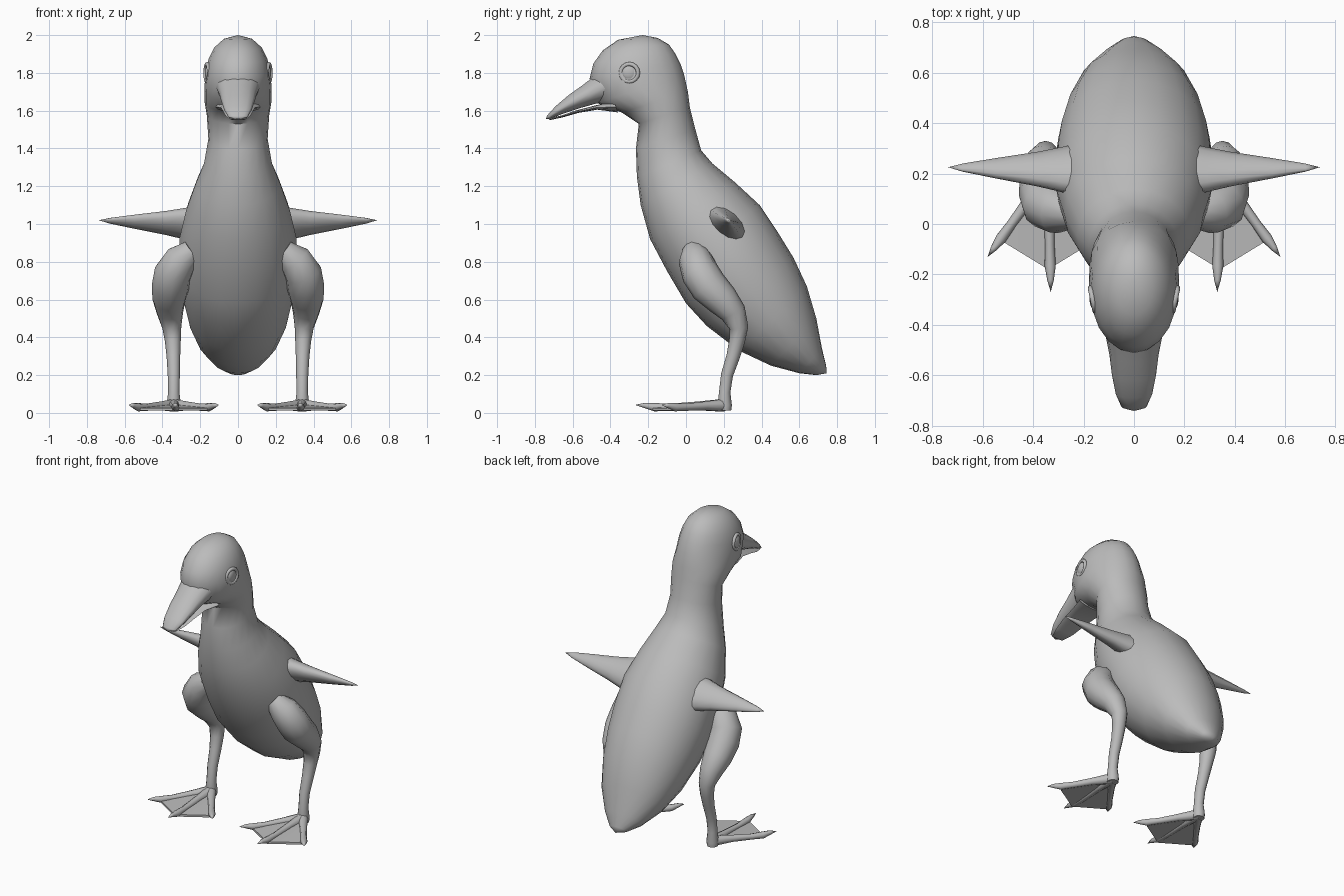
import bpy
import bmesh
import math
from mathutils import Vector

cube = bpy.data.objects.get("Cube")
if cube:
    bpy.data.objects.remove(cube, do_unlink=True)

grey = bpy.data.materials.new("plain grey")
grey.use_nodes = True
colour = (0.5, 0.5, 0.5, 1)
grey.diffuse_color = colour
grey.node_tree.nodes["Principled BSDF"].inputs["Base Color"].default_value = colour

X = Vector((1, 0, 0))


def finish(name, bm, angle=60):
    """Turn a bmesh into a smooth shaded grey object."""
    bmesh.ops.recalc_face_normals(bm, faces=bm.faces)
    mesh = bpy.data.meshes.new(name)
    bm.to_mesh(mesh)
    bm.free()
    mesh.materials.append(grey)
    obj = bpy.data.objects.new(name, mesh)
    bpy.context.collection.objects.link(obj)
    bpy.ops.object.select_all(action="DESELECT")
    obj.select_set(True)
    bpy.context.view_layer.objects.active = obj
    bpy.ops.object.shade_smooth_by_angle(angle=math.radians(angle))
    return obj


def loft(name, rings, sides=16, start=None, end=None):
    """Skin ellipses given as (centre, half axis, half axis), closed by tips or caps."""
    bm = bmesh.new()
    loops = []
    for c, u, v in rings:
        angles = [2 * math.pi * i / sides for i in range(sides)]
        loops.append([bm.verts.new(c + u * math.cos(a) + v * math.sin(a)) for a in angles])
    for a, b in zip(loops, loops[1:]):
        for i in range(sides):
            j = (i + 1) % sides
            bm.faces.new((a[i], a[j], b[j], b[i]))
    for loop, tip in ((loops[0], start), (loops[-1], end)):
        if tip is None:
            bm.faces.new(loop)
        else:
            point = bm.verts.new(tip)
            for i in range(sides):
                bm.faces.new((loop[i], loop[(i + 1) % sides], point))
    return finish(name, bm)


def profile(rows):
    """Rings spanning a front and a back point of the side outline, with a half width."""
    rings = []
    for yf, zf, yb, zb, w in rows:
        f, b = Vector((0, yf, zf)), Vector((0, yb, zb))
        rings.append(((f + b) / 2, X * w, (b - f) / 2))
    return rings


def tube(name, path, side, sides=12, end=None):
    """Round limb along (x, y, z, radius) points."""
    pts = [Vector((x * side, y, z)) for x, y, z, r in path]
    rings = []
    for i, p in enumerate(pts):
        t = pts[min(i + 1, len(pts) - 1)] - pts[max(i - 1, 0)]
        v = t.cross(X).normalized()
        u = v.cross(t).normalized()
        rings.append((p, u * path[i][3], v * path[i][3]))
    if end:
        end = (end[0] * side, end[1], end[2])
    return loft(name, rings, sides, end=end)


# Body, neck and head in one skin, from tail to crown
loft("body", profile([
    (0.69, 0.20, 0.742, 0.25, 0.06),
    (0.60, 0.21, 0.72, 0.34, 0.13),
    (0.45, 0.25, 0.69, 0.50, 0.21),
    (0.28, 0.33, 0.64, 0.67, 0.265),
    (0.11, 0.46, 0.57, 0.82, 0.30),
    (0.00, 0.58, 0.49, 0.95, 0.315),
    (-0.10, 0.75, 0.39, 1.10, 0.31),
    (-0.19, 0.92, 0.26, 1.22, 0.275),
    (-0.24, 1.10, 0.14, 1.32, 0.225),
    (-0.26, 1.25, 0.08, 1.39, 0.18),
    (-0.265, 1.40, 0.05, 1.50, 0.157),
    (-0.25, 1.53, 0.02, 1.62, 0.165),
    (-0.34, 1.59, 0.01, 1.70, 0.177),
    (-0.47, 1.64, -0.01, 1.79, 0.178),
    (-0.51, 1.77, -0.03, 1.85, 0.172),
    (-0.49, 1.85, -0.055, 1.90, 0.155),
    (-0.44, 1.92, -0.09, 1.95, 0.125),
    (-0.36, 1.975, -0.15, 1.985, 0.075),
]), 20, start=(0, 0.745, 0.21), end=(0, -0.23, 2.0))

# Bill: two tapering halves with a thin gap
loft("upper_bill", profile([
    (-0.48, 1.79, -0.38, 1.65, 0.115),
    (-0.55, 1.735, -0.48, 1.635, 0.098),
    (-0.62, 1.685, -0.57, 1.61, 0.088),
    (-0.69, 1.625, -0.66, 1.58, 0.072),
    (-0.735, 1.575, -0.715, 1.557, 0.05),
]), 14, end=(0, -0.742, 1.555))
loft("lower_bill", profile([
    (-0.38, 1.65, -0.36, 1.59, 0.12),
    (-0.48, 1.628, -0.47, 1.605, 0.09),
    (-0.58, 1.602, -0.57, 1.588, 0.078),
    (-0.66, 1.575, -0.65, 1.565, 0.064),
    (-0.73, 1.558, -0.72, 1.55, 0.04),
]), 14)

for side, label in ((1, "left"), (-1, "right")):
    # Eye: raised rim around a shallow dome
    bpy.ops.mesh.primitive_torus_add(
        major_radius=0.047, minor_radius=0.011, major_segments=16, minor_segments=8,
        location=(side * 0.163, -0.30, 1.80),
        rotation=(0, math.pi / 2, -side * 0.2))
    rim = bpy.context.object
    rim.name = label + "_eye_rim"
    rim.data.materials.append(grey)
    bpy.ops.object.shade_smooth()
    bpy.ops.mesh.primitive_uv_sphere_add(
        segments=14, ring_count=8, radius=0.04, location=(side * 0.158, -0.30, 1.80))
    eye = bpy.context.object
    eye.name = label + "_eye"
    eye.scale = (0.45, 1, 1)
    eye.data.materials.append(grey)
    bpy.ops.object.shade_smooth()

    # Wing: tilted flat spike
    long_axis = Vector((0, 0.76, -0.65))
    short_axis = Vector((0, 0.65, 0.76))
    wing = []
    for x, size in ((0.20, 1.25), (0.29, 1.0), (0.38, 0.78), (0.55, 0.45), (0.68, 0.18)):
        centre = Vector((side * x, 0.21 + 0.02 * x, 0.99 + 0.04 * x))
        wing.append((centre, long_axis * 0.105 * size, short_axis * 0.06 * size))
    loft(label + "_wing", wing, 12, end=(side * 0.737, 0.225, 1.02))

    # Leg: plump thigh, bent knee and thin shank
    tube(label + "_leg", [
        (0.24, 0.04, 0.86, 0.06),
        (0.30, 0.05, 0.81, 0.09),
        (0.345, 0.075, 0.74, 0.10),
        (0.357, 0.12, 0.67, 0.10),
        (0.365, 0.19, 0.60, 0.088),
        (0.36, 0.25, 0.53, 0.07),
        (0.35, 0.28, 0.45, 0.05),
        (0.345, 0.27, 0.38, 0.042),
        (0.342, 0.25, 0.30, 0.036),
        (0.34, 0.217, 0.20, 0.032),
        (0.34, 0.205, 0.11, 0.03),
        (0.34, 0.205, 0.04, 0.038),
        (0.34, 0.205, 0.012, 0.034),
    ], side)

    # Toes: three knobbly digits ending in claws
    for toe, tx, ty in (("outer", 0.58, -0.13), ("middle", 0.33, -0.27), ("inner", 0.10, -0.13)):
        steps = ((0.0, 0.04, 0.034), (0.3, 0.037, 0.023), (0.6, 0.03, 0.019),
                 (0.78, 0.03, 0.022), (0.9, 0.04, 0.013))
        path = [(0.34 + (tx - 0.34) * t, 0.2 + (ty - 0.2) * t, z, r) for t, z, r in steps]
        tube(f"{label}_{toe}_toe", path, side, 8, end=(tx, ty, 0.042))

    # Web: thin plate stretched between the toes
    bm = bmesh.new()
    outline = ((0.34, 0.19), (0.52, -0.07), (0.34, -0.18), (0.16, -0.07))
    low, high = [[bm.verts.new((side * x, y, z + (0.02 if y > 0 else 0)))
                  for x, y in outline] for z in (0.012, 0.026)]
    for layer in (low, high):
        bm.faces.new((layer[0], layer[1], layer[2]))
        bm.faces.new((layer[0], layer[2], layer[3]))
    for i in range(4):
        j = (i + 1) % 4
        bm.faces.new((low[i], low[j], high[j], high[i]))
    finish(label + "_web", bm, 30)
